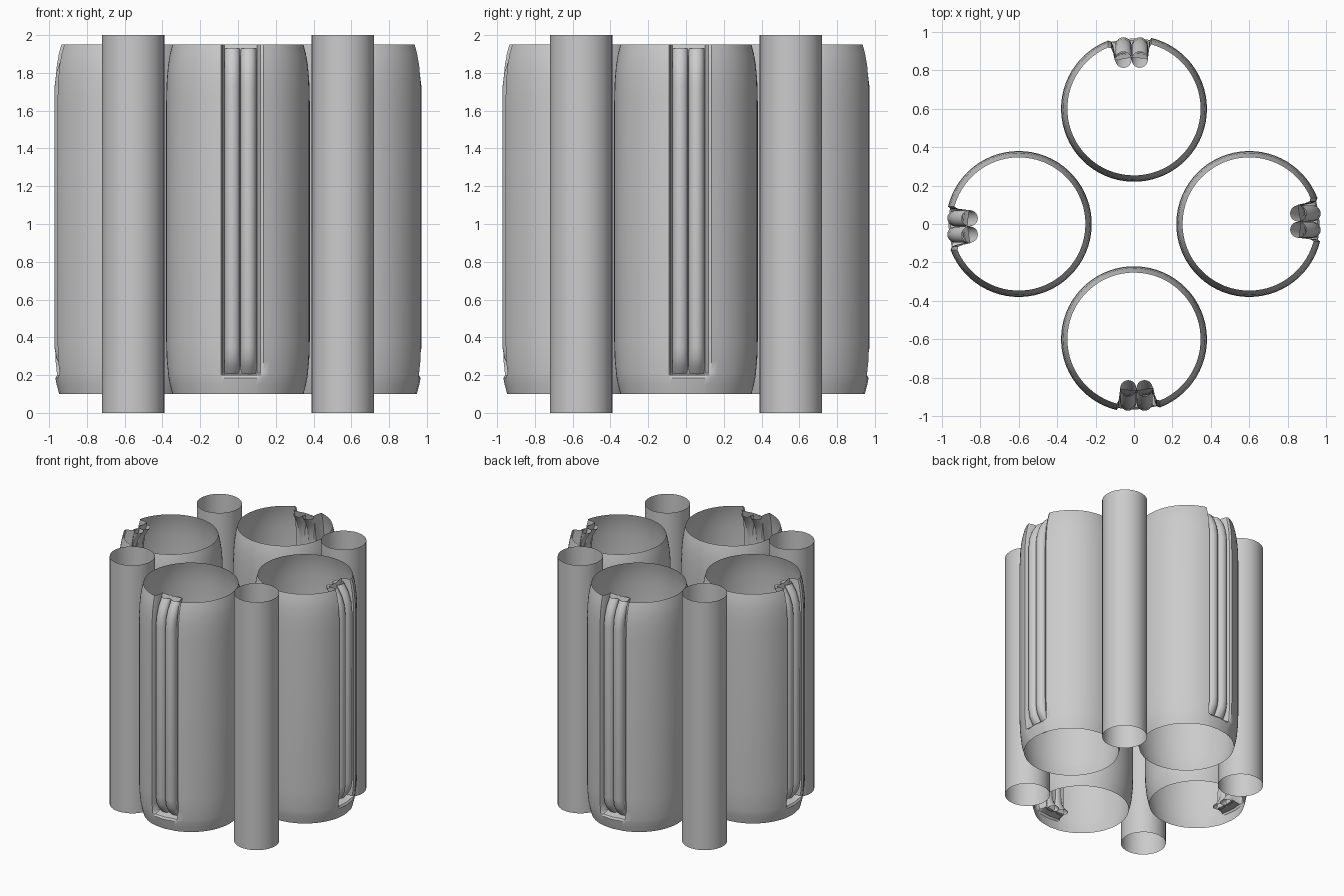
import bpy, bmesh, math
from mathutils import Matrix, Vector

cube = bpy.data.objects.get("Cube")
if cube:
    bpy.data.objects.remove(cube, do_unlink=True)

GREY = (0.6, 0.6, 0.6, 1.0)
grey = bpy.data.materials.new("plain grey")
grey.use_nodes = True
grey.diffuse_color = GREY
grey.node_tree.nodes["Principled BSDF"].inputs["Base Color"].default_value = GREY


def finish(bm, name, matrix):
    """Turn a bmesh into a smooth grey object."""
    bmesh.ops.recalc_face_normals(bm, faces=bm.faces)
    mesh = bpy.data.meshes.new(name)
    bm.to_mesh(mesh)
    bm.free()
    mesh.materials.append(grey)
    obj = bpy.data.objects.new(name, mesh)
    bpy.context.collection.objects.link(obj)
    obj.matrix_world = matrix
    bpy.ops.object.select_all(action="DESELECT")
    bpy.context.view_layer.objects.active = obj
    obj.select_set(True)
    bpy.ops.object.shade_smooth_by_angle(angle=math.radians(40))


def skin(bm, rings):
    """Bridge a list of closed point rings with quads, leaving the ends open."""
    rings = [[bm.verts.new(p) for p in ring] for ring in rings]
    for low, high in zip(rings, rings[1:]):
        n = len(low)
        for i in range(n):
            j = (i + 1) % n
            bm.faces.new((low[i], low[j], high[j], high[i]))


def circle(radius, centre, segments):
    return [Vector((radius * math.cos(math.tau * i / segments),
                    radius * math.sin(math.tau * i / segments), 0)) + Vector(centre)
            for i in range(segments)]


# Barrel wall: (height, radius, how far the groove is sunk)
WALL = [(0.10, 0.347, 0), (0.15, 0.360, 0), (0.185, 0.367, 0), (0.20, 0.369, 0.15),
        (0.21, 0.370, 1), (0.28, 0.377, 1), (0.38, 0.380, 1), (1.65, 0.380, 1),
        (1.76, 0.377, 1), (1.84, 0.370, 1), (1.90, 0.360, 1), (1.95, 0.347, 1)]
# Groove cross-section: (x, share of full depth)
GROOVE = [(-0.09, 0), (-0.08, 0.25), (-0.072, 1), (0.01, 1),
          (0.10, 1), (0.108, 0.5), (0.118, 0.15), (0.135, 0)]
DEPTH = 0.08


def barrel_ring(z, radius, sunk):
    start = math.asin(GROOVE[-1][0] / radius)
    end = math.tau + math.asin(GROOVE[0][0] / radius)
    steps = 60
    ring = [Vector((x, -math.sqrt(radius ** 2 - x * x) + d * sunk * DEPTH, z))
            for x, d in GROOVE]
    for i in range(1, steps):
        a = start + (end - start) * i / steps
        ring.append(Vector((radius * math.sin(a), -radius * math.cos(a), z)))
    return ring


# Rod path: straight, with both ends bent into the barrel (distance out, height)
ROD_PATH = [(0.255, 0.20), (0.295, 0.245), (0.32, 0.29), (0.33, 0.35),
            (0.33, 1.72), (0.32, 1.80), (0.295, 1.87), (0.255, 1.93)]

for i, side in enumerate(("front", "left", "back", "right")):
    turn = Matrix.Rotation(i * math.pi / 2, 4, "Z")
    place = turn @ Matrix.Translation((0, -0.6, 0))

    # Large open barrel with a groove facing outward
    bm = bmesh.new()
    skin(bm, [barrel_ring(*row) for row in WALL])
    finish(bm, side + "_barrel", place)

    # Pair of rods lying in the groove
    for label, x in (("first", -0.03), ("second", 0.055)):
        bm = bmesh.new()
        skin(bm, [circle(0.042, (x, -out, z), 20) for out, z in ROD_PATH])
        finish(bm, f"{side}_{label}_rod", place)

    # Thin open tube between neighbouring barrels
    bm = bmesh.new()
    skin(bm, [circle(0.165, (0.555, -0.555, z), 48) for z in (0, 2)])
    finish(bm, side + "_corner_tube", turn)
